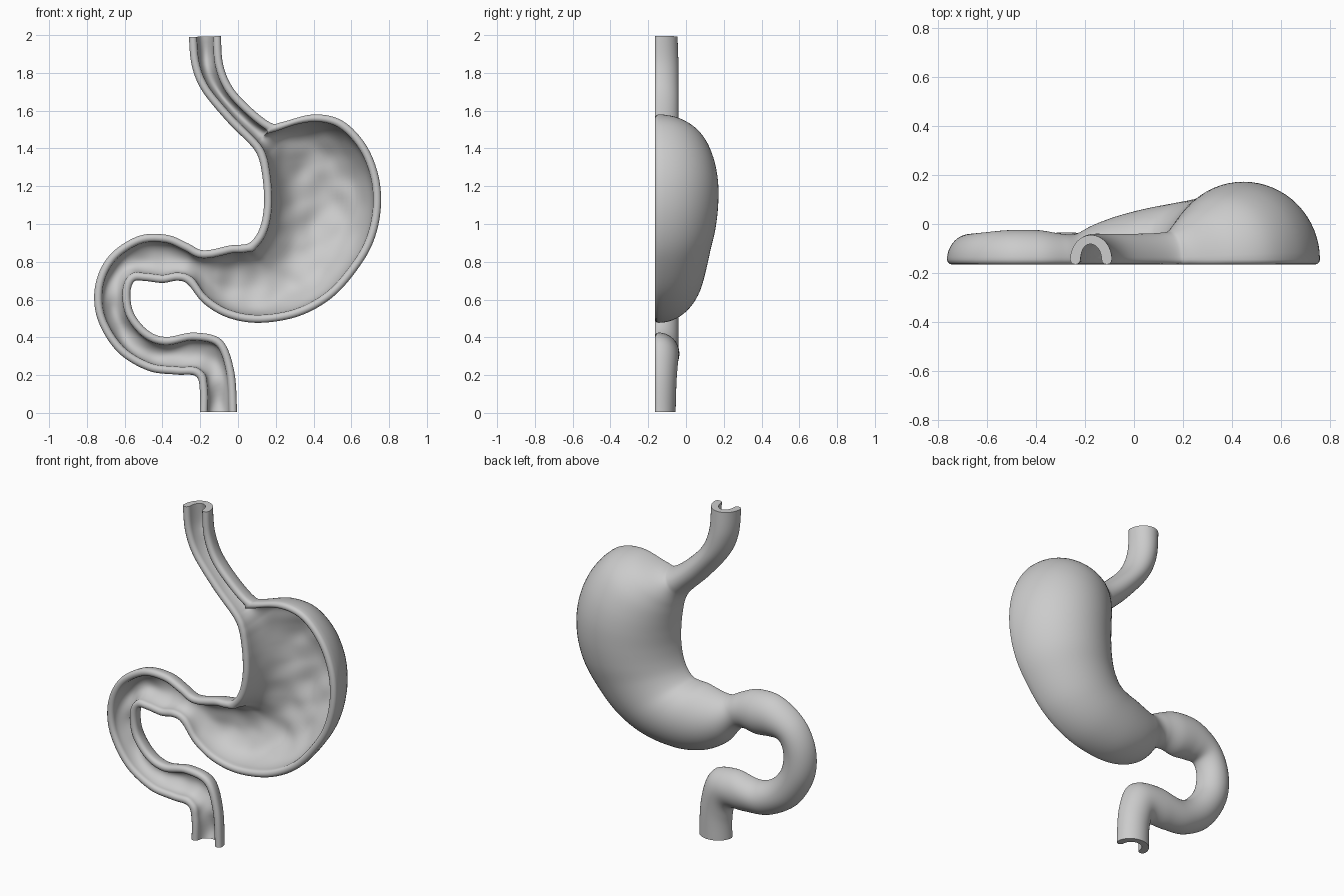
import bpy, bmesh, math
from mathutils import Vector, noise

if "Cube" in bpy.data.objects:
    bpy.data.objects.remove(bpy.data.objects["Cube"])

# Each station: inner-curve point (x, z), outer-curve point (x, z), depth behind the cut
ESOPHAGUS = [
    (-.26, 1.99, -.09, 1.995, .12),
    (-.245, 1.84, -.08, 1.85, .125),
    (-.19, 1.705, -.03, 1.725, .125),
    (-.06, 1.545, .07, 1.615, .125),
    (.055, 1.43, .175, 1.535, .13),
]
STOMACH = [
    (.095, 1.38, .235, 1.54, .145),
    (.115, 1.33, .40, 1.58, .215),
    (.125, 1.28, .55, 1.548, .275),
    (.132, 1.23, .67, 1.43, .315),
    (.137, 1.17, .74, 1.27, .335),
    (.137, 1.09, .757, 1.10, .335),
    (.125, 1.01, .725, .93, .32),
    (.10, .945, .65, .785, .295),
    (.06, .90, .51, .62, .27),
    (.015, .89, .33, .515, .25),
    (-.04, .887, .12, .477, .225),
    (-.10, .873, -.05, .503, .195),
    (-.155, .862, -.18, .578, .16),
]
DUODENUM = [
    (-.205, .865, -.265, .68, .125),
    (-.27, .90, -.32, .70, .125),
    (-.38, .943, -.40, .688, .14),
    (-.53, .935, -.49, .698, .14),
    (-.68, .835, -.55, .695, .13),
    (-.755, .68, -.57, .625, .125),
    (-.745, .50, -.55, .525, .125),
    (-.64, .325, -.475, .435, .125),
    (-.48, .225, -.38, .402, .125),
    (-.33, .203, -.23, .425, .13),
    (-.225, .195, -.085, .385, .125),
    (-.202, .12, -.02, .22, .115),
    (-.202, .005, -.005, .005, .11),
]
CUT, LIP, WALL = -.145, .02, .042
STEPS, ARC, BEAD = 7, 32, 5


def catmull(rows, steps):
    out = []
    for i in range(len(rows) - 1):
        p = [rows[max(0, min(len(rows) - 1, i + k))] for k in (-1, 0, 1, 2)]
        for s in range(steps):
            t = s / steps
            out.append([.5 * (2 * b + (c - a) * t + (2 * a - 5 * b + 4 * c - d) * t * t
                              + (3 * b - a - 3 * c + d) * t ** 3) for a, b, c, d in zip(*p)])
    return out + [list(rows[-1])]


def wall_width(path, i, across):
    # Keep the rim evenly wide where a station meets the outline at a slant
    tan = (path[min(i + 1, len(path) - 1)] - path[max(i - 1, 0)]).normalized()
    return WALL / max(.6, across.cross(tan).length)


def half_arc(a, b, depth, rough=0):
    pts = []
    for k in range(ARC + 1):
        th = math.pi * k / ARC
        p = a.lerp(b, .5 - .5 * math.cos(th)) + Vector((0, depth * math.sin(th), 0))
        p.y += rough * math.sin(th) * noise.noise(p * 9)
        pts.append(p)
    return pts


def bead(a, b):
    # Rounded front lip from a to b
    return [a.lerp(b, .5 - .5 * math.cos(math.pi * k / (BEAD + 1)))
            - Vector((0, LIP * math.sin(math.pi * k / (BEAD + 1)), 0)) for k in range(1, BEAD + 1)]


# Loft the cut-open hollow wall
rows = catmull(ESOPHAGUS + STOMACH + DUODENUM, STEPS)
left = [Vector((r[0], CUT, r[1])) for r in rows]
right = [Vector((r[2], CUT, r[3])) for r in rows]
bm = bmesh.new()
rings = []
for i, r in enumerate(rows):
    L, R, depth = left[i], right[i], r[4] - LIP
    u = (R - L).normalized()
    li, ri = L + u * wall_width(left, i, u), R - u * wall_width(right, i, u)
    outer = half_arc(L, R, depth)
    inner = half_arc(li, ri, depth - WALL * .85, .018)
    loop = outer + bead(R, ri) + inner[::-1] + bead(li, L)
    rings.append([bm.verts.new(p) for p in loop])
n = len(rings[0])
for a, b in zip(rings, rings[1:]):
    for k in range(n):
        bm.faces.new((a[k], a[(k + 1) % n], b[(k + 1) % n], b[k]))

# Close the wall at both open tube ends
for ring in (rings[0], rings[-1]):
    out = ring[:ARC + 1]
    inn = ring[ARC + 1 + BEAD:2 * ARC + 2 + BEAD][::-1]
    for k in range(ARC):
        bm.faces.new((out[k], out[k + 1], inn[k + 1], inn[k]))
    bm.faces.new(ring[ARC:ARC + 2 + BEAD])
    bm.faces.new(ring[2 * ARC + 1 + BEAD:] + [ring[0]])
bmesh.ops.recalc_face_normals(bm, faces=bm.faces)

mesh = bpy.data.meshes.new("stomach_section")
bm.to_mesh(mesh)
bm.free()
stomach = bpy.data.objects.new("stomach_section", mesh)
bpy.context.collection.objects.link(stomach)
bpy.context.view_layer.objects.active = stomach
stomach.select_set(True)
bpy.ops.object.shade_smooth_by_angle(angle=math.radians(50))
